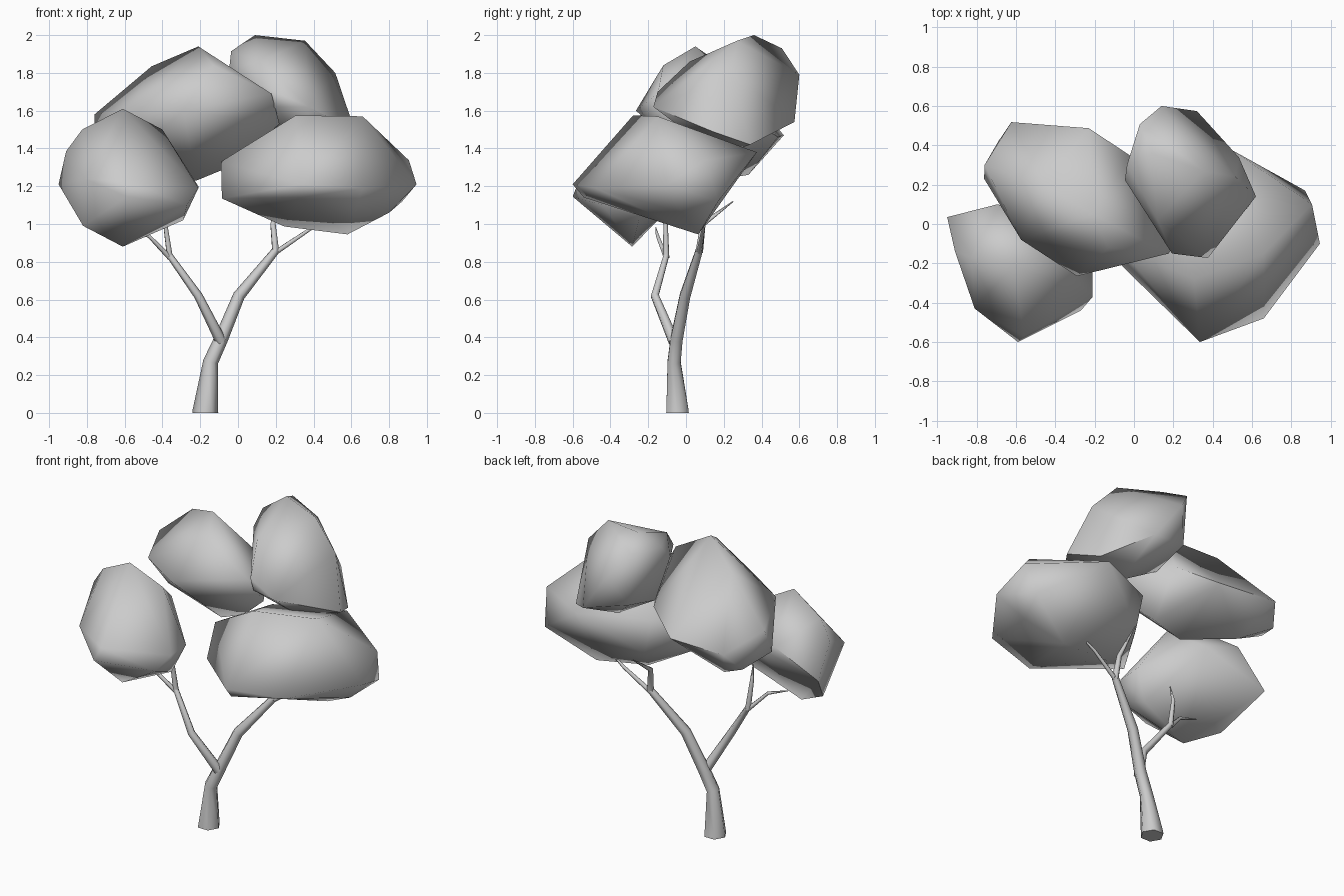
import bpy, bmesh


def shade(obj):
    bpy.ops.object.select_all(action='DESELECT')
    obj.select_set(True)
    bpy.context.view_layer.objects.active = obj
    bpy.ops.object.shade_smooth_by_angle(angle=1.35)


def foliage(name, corners):
    """Faceted leaf clump: convex hull around a few corner points."""
    bm = bmesh.new()
    for c in corners:
        bm.verts.new(c)
    bmesh.ops.convex_hull(bm, input=bm.verts)
    loose = [v for v in bm.verts if not v.link_faces]
    bmesh.ops.delete(bm, geom=loose, context='VERTS')
    bmesh.ops.recalc_face_normals(bm, faces=bm.faces)
    me = bpy.data.meshes.new(name)
    bm.to_mesh(me)
    bm.free()
    obj = bpy.data.objects.new(name, me)
    bpy.context.collection.objects.link(obj)
    shade(obj)


def branch(name, path):
    """Six-sided tapering tube through (x, y, z, radius) points."""
    cu = bpy.data.curves.new(name, 'CURVE')
    cu.dimensions = '3D'
    cu.bevel_depth = 1.0
    cu.bevel_resolution = 1
    cu.use_fill_caps = True
    sp = cu.splines.new('POLY')
    sp.points.add(len(path) - 1)
    for p, (x, y, z, r) in zip(sp.points, path):
        p.co = (x, y, z, 1)
        p.radius = r
    obj = bpy.data.objects.new(name, cu)
    bpy.context.collection.objects.link(obj)
    bpy.ops.object.select_all(action='DESELECT')
    obj.select_set(True)
    bpy.context.view_layer.objects.active = obj
    bpy.ops.object.convert(target='MESH')
    shade(bpy.context.view_layer.objects.active)


# Trunk and its twigs
branch("trunk", [(-.173, -.045, 0, .069), (-.173, -.045, .01, .068), (-.145, -.063, .27, .04),
                 (-.09, -.05, .39, .037), (.005, -.005, .62, .032), (.2, .07, .86, .021)])
branch("right_twig_up", [(.2, .07, .85, .02), (.185, .09, 1.0, .015), (.2, .25, 1.12, .003)])
branch("right_twig_out", [(.2, .07, .85, .015), (.37, .09, .965, .01), (.5, .08, 1.05, .003)])

# Left limb and its twigs
branch("left_limb", [(-.09, -.065, .38, .03), (-.21, -.165, .62, .023), (-.36, -.105, .83, .017)])
branch("left_twig_up", [(-.36, -.105, .82, .017), (-.385, -.108, 1.0, .012), (-.38, -.13, 1.1, .003)])
branch("left_twig_out", [(-.36, -.105, .82, .014), (-.47, -.15, .935, .01), (-.6, -.16, .98, .003)])

# Leaf clumps
foliage("left_foliage", [
    (-.61, -.21, 1.61), (-.40, -.18, 1.5), (-.21, -.37, 1.19), (-.21, -.22, 1.2),
    (-.27, -.44, 1.1), (-.29, -.25, 1.02), (-.61, -.285, .88), (-.82, -.2, .99),
    (-.81, -.43, 1.24), (-.59, -.6, 1.145), (-.56, -.57, 1.22), (-.95, .035, 1.21),
    (-.91, -.14, 1.385), (-.825, -.17, 1.5), (-.695, .1, 1.38), (-.5, .05, 1.33)])

foliage("right_foliage", [
    (.305, -.28, 1.575), (.66, -.15, 1.57), (.905, .1, 1.337), (.87, .17, 1.12),
    (.945, -.1, 1.21), (.66, -.48, 1.19), (.335, -.6, 1.21), (-.085, -.19, 1.135),
    (-.09, -.1, 1.33), (.1, .2, 1.38), (.5, .375, 1.38), (.58, .065, .945),
    (.245, .02, .987), (.8, -.02, 1.06), (.15, .2, 1.15), (.33, -.54, 1.14)])

foliage("middle_foliage", [
    (-.21, .05, 1.94), (-.457, .2, 1.835), (-.13, -.12, 1.84), (.177, -.15, 1.69),
    (.22, -.06, 1.53), (-.29, -.265, 1.6), (-.574, -.08, 1.6), (-.762, .23, 1.42),
    (-.76, .3, 1.58), (-.624, .518, 1.47), (-.23, .487, 1.46), (-.015, .345, 1.55),
    (-.22, .15, 1.23), (-.05, .13, 1.3), (-.5, .33, 1.26), (-.69, .42, 1.36),
    (-.5, .02, 1.42)])

foliage("top_foliage", [
    (.09, .36, 2.0), (.355, .27, 1.97), (.515, .24, 1.8), (.14, .6, 1.79),
    (.32, .574, 1.54), (.03, .508, 1.93), (.533, .34, 1.42), (.62, .14, 1.49),
    (.376, -.173, 1.62), (.193, -.15, 1.7), (-.046, .223, 1.825), (-.036, .3, 1.915),
    (.05, .5, 1.6), (.3, .25, 1.39), (.04, .25, 1.54), (.12, .02, 1.86),
    (.35, .08, 1.43), (.2, -.13, 1.62)])
